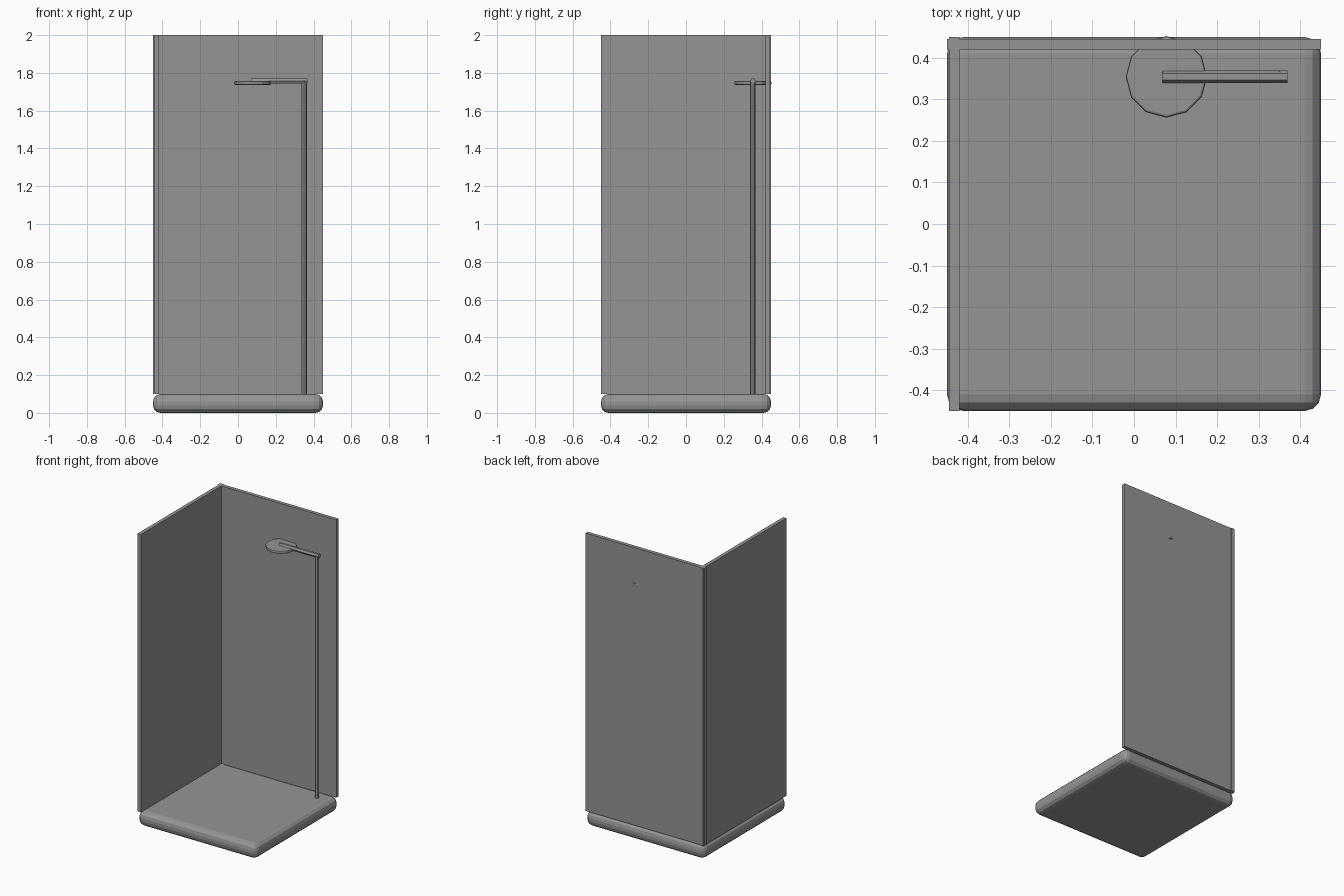
import bpy
import math

cube = bpy.data.objects.get("Cube")
if cube:
    bpy.data.objects.remove(cube, do_unlink=True)

GREY = (0.3, 0.3, 0.3, 1)
mat = bpy.data.materials.new("plain grey")
mat.use_nodes = True
mat.diffuse_color = GREY
mat.node_tree.nodes["Principled BSDF"].inputs["Base Color"].default_value = GREY


def finish(name, bevel=0, segments=1):
    ob = bpy.context.object
    ob.name = name
    ob.data.materials.append(mat)
    bpy.ops.object.transform_apply(location=False, rotation=True, scale=True)
    if bevel:
        mod = ob.modifiers.new("rounded_edges", 'BEVEL')
        mod.width = bevel
        mod.segments = segments
        mod.limit_method = 'ANGLE'
        mod.angle_limit = math.radians(50)
    return ob


def box(name, low, high, **kw):
    bpy.ops.mesh.primitive_cube_add(size=1, location=[(a + b) / 2 for a, b in zip(low, high)])
    bpy.context.object.scale = [b - a for a, b in zip(low, high)]
    return finish(name, **kw)


def rod(name, centre, radius, length, sides, rotation=(0, 0, 0), **kw):
    bpy.ops.mesh.primitive_cylinder_add(vertices=sides, radius=radius, depth=length,
                                        location=centre, rotation=rotation)
    return finish(name, **kw)


# Tray with rounded rim
box("shower_tray", (-0.45, -0.45, 0), (0.45, 0.45, 0.1), bevel=0.04, segments=3)

# Two wall panels crossing at the back right corner
box("back_wall", (-0.45, 0.42, 0.1), (0.45, 0.445, 2))
box("right_wall", (-0.445, -0.45, 0.1), (-0.42, 0.45, 2))

# Riser pipe, arm and shower head
rod("riser_pipe", (0.35, 0.354, 0.925), 0.014, 1.67, 8)
rod("shower_arm", (0.219, 0.354, 1.756), 0.015, 0.3, 6, rotation=(0, math.pi / 2, math.pi))
rod("shower_head", (0.078, 0.354, 1.747), 0.098, 0.02, 12, bevel=0.006, segments=2)
